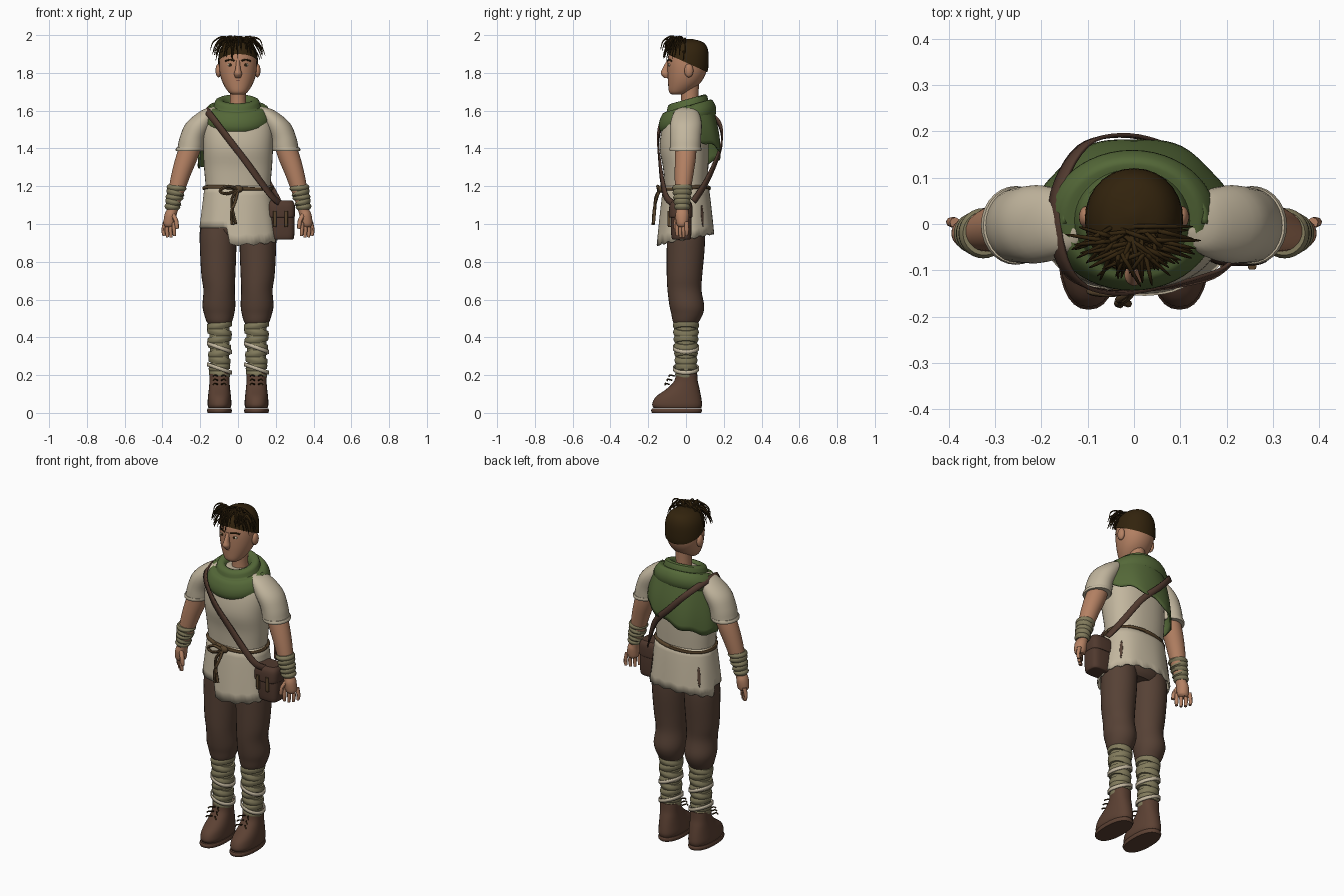
import bpy, bmesh, math, random
from math import sin, cos, pi, radians
from mathutils import Vector

if "Cube" in bpy.data.objects:
    bpy.data.objects.remove(bpy.data.objects["Cube"])

random.seed(4)


def material(name, r, g, b):
    m = bpy.data.materials.new(name)
    m.diffuse_color = [(c / 255 / 12.92 if c < 11 else ((c / 255 + .055) / 1.055) ** 2.4) for c in (r, g, b)] + [1]
    m.use_nodes = True
    m.node_tree.nodes["Principled BSDF"].inputs["Base Color"].default_value = m.diffuse_color
    return m


SKIN = material("skin", 180, 129, 99)
LINEN = material("cream_linen", 194, 182, 158)
GREEN = material("green_wool", 84, 104, 56)
PANTS = material("brown_cloth", 86, 65, 53)
BOOT = material("boot_leather", 92, 65, 51)
WRAP = material("olive_wrap", 130, 123, 92)
HAIR = material("dark_hair", 50, 35, 13)
BAG = material("bag_leather", 80, 57, 46)
CORD = material("cord", 88, 68, 44)
LIP = material("lip", 122, 78, 64)


def spline(rows, sub):
    """Catmull-Rom through rows of any length"""
    out = []
    for i in range(len(rows) - 1):
        a, b, c, d = (rows[min(max(i + k, 0), len(rows) - 1)] for k in (-1, 0, 1, 2))
        for s in range(sub):
            t = s / sub
            out.append([.5 * (2 * q + (r - p) * t + (2 * p - 5 * q + 4 * r - w) * t * t
                        + (3 * q - p - 3 * r + w) * t ** 3) for p, q, r, w in zip(a, b, c, d)])
    return out + [list(rows[-1])]


def build(name, mat, verts, faces):
    me = bpy.data.meshes.new(name)
    me.from_pydata(verts, [], faces)
    me.materials.append(mat)
    bm = bmesh.new()
    bm.from_mesh(me)
    bmesh.ops.recalc_face_normals(bm, faces=bm.faces)
    bm.to_mesh(me)
    bm.free()
    ob = bpy.data.objects.new(name, me)
    bpy.context.collection.objects.link(ob)
    return ob


def loft(name, mat, rows, n=28, p=2.0, flat=True, sub=4):
    """Closed skin through oval rings (x, y, z, rx, ry), level or square to the path"""
    rows = spline(rows, sub)
    verts, faces = [], []
    for i, (x, y, z, rx, ry) in enumerate(rows):
        u, v = Vector((1, 0, 0)), Vector((0, 1, 0))
        if not flat:
            t = (Vector(rows[min(i + 1, len(rows) - 1)][:3]) - Vector(rows[max(i - 1, 0)][:3])).normalized()
            u = v.cross(t).normalized()
            v = t.cross(u)
        for k in range(n):
            c, s = cos(2 * pi * k / n), sin(2 * pi * k / n)
            verts.append(Vector((x, y, z)) + u * rx * math.copysign(abs(c) ** (2 / p), c)
                         + v * ry * math.copysign(abs(s) ** (2 / p), s))
    for i in range(len(rows) - 1):
        for k in range(n):
            j = (k + 1) % n
            faces.append((i * n + k, i * n + j, i * n + n + j, i * n + n + k))
    faces += [tuple(range(n)), tuple(range(len(verts) - n, len(verts)))]
    return build(name, mat, verts, faces)


def sheet(name, mat, f, nu, nv, closed=False, thick=.008):
    """Cloth from a function f(u, v), given thickness"""
    cols = nu if closed else nu + 1
    verts = [f(i / nu, j / nv) for j in range(nv + 1) for i in range(cols)]
    faces = [(j * cols + i, j * cols + (i + 1) % cols, (j + 1) * cols + (i + 1) % cols, (j + 1) * cols + i)
             for j in range(nv) for i in range(nu)]
    ob = build(name, mat, verts, faces)
    m = ob.modifiers.new("thickness", "SOLIDIFY")
    m.thickness, m.offset = thick, 0
    return ob


def cords(name, mat, paths, r, taper=0.0, sub=5):
    """Round strings along smooth paths"""
    cu = bpy.data.curves.new(name, "CURVE")
    cu.dimensions, cu.bevel_depth, cu.bevel_resolution, cu.use_fill_caps = "3D", r, 2, True
    for path in paths:
        pts = spline(path, sub)
        sp = cu.splines.new("POLY")
        sp.points.add(len(pts) - 1)
        for i, q in enumerate(pts):
            sp.points[i].co = (*q, 1)
            sp.points[i].radius = 1 - taper * (i / (len(pts) - 1)) ** 2
    cu.materials.append(mat)
    ob = bpy.data.objects.new(name, cu)
    bpy.context.collection.objects.link(ob)
    return ob


def ball(name, mat, c, rx, ry, rz):
    return loft(name, mat, [(c[0], c[1], c[2] - rz * cos(pi * i / 10), rx * sin(pi * i / 10) + 1e-4,
                             ry * sin(pi * i / 10) + 1e-4) for i in range(11)], n=16, sub=1)


# head, neck and hair cap
HEAD = [(0, -.05, 1.685, .03, .025), (0, -.035, 1.70, .052, .055), (0, -.01, 1.745, .08, .085),
        (0, .004, 1.80, .097, .102), (0, .008, 1.86, .1, .106), (0, .012, 1.915, .09, .098),
        (0, .018, 1.955, .058, .066), (0, .02, 1.972, .004, .004)]
loft("head", SKIN, HEAD, p=2.1)
loft("neck", SKIN, [(0, .02, 1.56, .055, .055), (0, .02, 1.64, .043, .045), (0, .02, 1.76, .045, .05)])
cap = loft("hair_cap", HAIR, [(x, y, z + .008 * (z > 1.9), a + .006, b + .006) for x, y, z, a, b in HEAD], p=2.1)
bm = bmesh.new()
bm.from_mesh(cap.data)
bmesh.ops.bisect_plane(bm, geom=bm.verts[:] + bm.edges[:] + bm.faces[:], plane_co=(0, 0, 1.855),
                       plane_no=(0, .45, 1), clear_inner=True)
bm.to_mesh(cap.data)
bm.free()

# loose strands fanning forward from the crown
strands = []
for i in range(46):
    a = radians(184 + 172 * i / 45 + random.uniform(-6, 6))
    x0, y0 = random.uniform(-.05, .05), random.uniform(-.05, .0)
    d, e = random.uniform(.10, .135), random.uniform(1.86, 1.93)
    x2, y2 = d * 1.12 * cos(a), -.005 + d * sin(a)
    strands.append([(x0, y0, 1.955), (x0 * .6 + x2 * .4, y0 * .6 + y2 * .4, random.uniform(1.975, 1.994)),
                    (x0 * .15 + x2 * .85, y0 * .15 + y2 * .85, e + .045), (x2, y2, e)])
cords("hair_strands", HAIR, strands, .0055, .85)

# face
loft("nose", SKIN, [(0, -.092, 1.865, .009, .01), (0, -.106, 1.82, .014, .02), (0, -.11, 1.795, .021, .023),
                    (0, -.103, 1.773, .014, .012)], n=16)
cords("mouth", LIP, [[(-.027, -.084, 1.757), (0, -.092, 1.76), (.027, -.084, 1.757)]], .005)
for s, side in ((1, "left"), (-1, "right")):
    ball(side + "_ear", SKIN, (s * .103, .015, 1.812), .016, .024, .036)
    ball(side + "_eye", LINEN, (s * .04, -.087, 1.842), .016, .007, .008)
    ball(side + "_pupil", HAIR, (s * .04, -.092, 1.842), .007, .004, .007)
    cords(side + "_brow", HAIR, [[(s * .018, -.097, 1.864), (s * .042, -.09, 1.87), (s * .066, -.075, 1.863)]], .0045)

# tunic body, sleeves and uneven skirt
loft("tunic_body", LINEN, [(0, 0, 1.17, .17, .112), (0, 0, 1.21, .172, .114), (0, -.002, 1.3, .18, .12),
                           (0, -.01, 1.4, .185, .13), (0, -.006, 1.5, .185, .122), (0, 0, 1.57, .16, .1),
                           (0, .01, 1.63, .07, .06)], n=40, p=2.3)


def skirt(u, v):
    a = 2 * pi * u
    x, y = cos(a), sin(a)
    hem = .98 if (x < -.22 and y < .1) else .92 + .03 * y + .006 * sin(17 * a)
    z = 1.2 + (hem - 1.2) * v
    k = (1.2 - z) / .3
    f = 1 + .015 * k * sin(8 * a)
    c = lambda w: math.copysign(abs(w) ** .88, w)
    return Vector((c(x) * (.173 + .036 * k) * f, c(y) * (.115 + .034 * k ** .8) * f, z))


sheet("tunic_skirt", LINEN, skirt, 72, 6, closed=True)
for s, u0 in ((1, .1), (-1, .385)):
    def tear(u, v):
        p = skirt(u0 + .018 * (u - .5) * sin(pi * (.12 + .8 * v)), .38 + .42 * v)
        return p + Vector((p.x, p.y, 0)).normalized() * .004
    sheet("skirt_tear", PANTS, tear, 3, 6, thick=.004)

# belt cord with knot, loops and hanging ends
ring = [(.178 * cos(2 * pi * i / 24), .121 * sin(2 * pi * i / 24), 1.19 + .006 * sin(4 * pi * i / 24)) for i in range(25)]
cords("belt_cord", CORD, [ring], .011)
ball("belt_knot", CORD, (0, -.133, 1.185), .026, .016, .02)
cords("belt_ends", CORD, [
    [(0, -.14, 1.18), (-.05, -.15, 1.2), (-.095, -.145, 1.175), (-.06, -.15, 1.16), (0, -.14, 1.18)],
    [(0, -.14, 1.18), (-.03, -.16, 1.14), (-.03, -.165, 1.08), (-.012, -.172, 1.0)],
    [(0, -.14, 1.18), (-.015, -.16, 1.12), (-.035, -.17, 1.06), (-.03, -.174, .995)]], .008)

# rolled cowl and the cape behind it
COWL = spline([(.06, .055, 1.60), (.078, .072, 1.652), (.11, .098, 1.653), (.122, .108, 1.622), (.152, .128, 1.618),
               (.178, .147, 1.575), (.168, .14, 1.532), (.13, .1, 1.54)], 3)


def cowl(u, v):
    rx, ry, z = COWL[round(v * (len(COWL) - 1))]
    y = ry * sin(2 * pi * u)
    return Vector((rx * cos(2 * pi * u) - .004, y + .008, z + y * .28))


def cape(u, v):
    a = radians(-5 + 190 * u)
    x, y = cos(a), sin(a)
    low = 1.37 + .07 * x + .008 * sin(9 * a)
    f = 1 + .02 * v * sin(7 * a)
    k = math.sin(v * pi / 2)
    return Vector((x * (.15 + .058 * k) * f, (.012 + y * (.125 + .045 * k)) * f, 1.625 + (low - 1.625) * v))


sheet("cowl", GREEN, cowl, 48, len(COWL) - 1, closed=True)
sheet("cape", GREEN, cape, 40, 10)

# bag strap, running over the cape and under the cowl
STRAP = spline([(.24, -.05, 1.1), (.19, -.1, 1.135), (.13, -.122, 1.21), (.05, -.138, 1.32), (-.05, -.148, 1.45),
                (-.13, -.118, 1.555), (-.165, -.04, 1.6), (-.165, .07, 1.6), (-.11, .168, 1.545),
                (-.02, .191, 1.45), (.08, .165, 1.35), (.16, .105, 1.22), (.22, .04, 1.12)], 5)


def strap(u, v):
    i = round(u * (len(STRAP) - 1))
    p = Vector(STRAP[i])
    t = Vector(STRAP[min(i + 1, len(STRAP) - 1)]) - Vector(STRAP[max(i - 1, 0)])
    out = Vector((p.x, p.y * 1.6, max(0, p.z - 1.52) * 2))
    return p + t.cross(out).normalized() * .034 * (v - .5)


sheet("bag_strap", BAG, strap, len(STRAP) - 1, 2)

# shoulder bag with flap and two buckled tabs
loft("bag", BAG, [(.235, -.025, .918, .05, .04), (.235, -.025, .93, .062, .052), (.23, -.025, 1.02, .07, .055),
                  (.228, -.025, 1.1, .065, .048)], p=3.5)
loft("bag_flap", BAG, [(.226, -.028, 1.035, .07, .06), (.226, -.028, 1.045, .076, .063),
                       (.226, -.027, 1.1, .075, .06), (.226, -.025, 1.125, .062, .045)], p=3.5)
for x in (.195, .255):
    loft("bag_tab", CORD, [(x, -.086, .985, .008, .008), (x, -.09, 1.0, .009, .008), (x, -.09, 1.07, .009, .008)], n=12, p=4)

loft("hips", PANTS, [(0, 0, .93, .15, .08), (0, 0, .98, .185, .105), (0, 0, 1.15, .165, .105)])
for s, side in ((1, "left"), (-1, "right")):
    # sleeve, arm and hand
    loft(side + "_sleeve", LINEN, [(s * .257, -.003, 1.388, .07, .08), (s * .25, -.003, 1.405, .07, .081),
                                   (s * .238, -.002, 1.46, .07, .082), (s * .2, 0, 1.535, .074, .083),
                                   (s * .145, .002, 1.6, .05, .06), (s * .12, .005, 1.62, .015, .02)])
    loft(side + "_cuff", LINEN, [(s * .257, -.003, 1.386, .072, .082), (s * .255, -.003, 1.395, .075, .085),
                                 (s * .252, -.003, 1.405, .073, .083)])
    loft(side + "_arm", SKIN, [(s * .225, 0, 1.48, .05, .055), (s * .265, -.002, 1.37, .056, .056),
                               (s * .3, -.01, 1.27, .05, .05), (s * .33, -.018, 1.16, .04, .04),
                               (s * .345, -.02, 1.08, .028, .032), (s * .357, -.02, 1.045, .032, .036),
                               (s * .362, -.02, 1.0, .032, .03), (s * .362, -.02, .985, .02, .02)], flat=False)
    fingers = [[(s * (.338 + .016 * i), -.045 + .016 * i, 1.01), (s * (.338 + .019 * i), -.047 + .017 * i, .965),
                (s * (.336 + .018 * i), -.045 + .016 * i, .925 + .008 * abs(i - 1.4))] for i in range(4)]
    cords(side + "_fingers", SKIN, fingers, .0115, .3)
    cords(side + "_thumb", SKIN, [[(s * .345, -.04, 1.05), (s * .328, -.055, 1.015), (s * .322, -.058, .975)]], .013, .3)
    # wrist wraps
    for i in range(5):
        z, tilt = 1.09 + .025 * i, s * (.012 if i % 2 else .003)
        x, r = s * (.347 - .0055 * i), .039 + .0028 * i
        loft(side + "_wrist_wrap", WRAP, [(x + tilt * .3, -.02, z - .014, r - .006, r - .004), (x, -.02, z, r + .003, r + .004),
                                          (x - tilt * .6, -.02, z + .014, r - .004, r - .003)], flat=False, sub=3)
    # trouser leg
    loft(side + "_trouser_leg", PANTS, [(s * .1, 0, 1.08, .08, .09), (s * .105, 0, .95, .096, .1), (s * .105, -.002, .86, .096, .1),
         (s * .104, -.008, .73, .09, .094), (s * .1, -.008, .65, .083, .09), (s * .101, .004, .57, .087, .092),
         (s * .1, .006, .525, .08, .084), (s * .099, 0, .485, .068, .07), (s * .098, 0, .465, .055, .057)])
    # shin wraps, two of them pale
    loft(side + "_shin", WRAP, [(s * .098, 0, .17, .046, .046), (s * .098, 0, .48, .055, .057)])
    for i in range(8):
        z, r = .205 + .037 * i, .049 + .0017 * i
        tilt = .006 * (-1) ** i
        loft(side + "_shin_wrap", WRAP, [(s * .098 - tilt, 0, z - .022, r, r), (s * .098, 0, z, r + .008, r + .009),
                                         (s * .098 + tilt, 0, z + .022, r, r)], flat=False, sub=3)
    for z in (.235, .345):
        def pale(u, v):
            a = 2 * pi * u
            return Vector((s * .098 + .0635 * cos(a), .066 * sin(a), z + .02 * (v - .5) - .022 * cos(a)))
        sheet(side + "_pale_wrap", LINEN, pale, 28, 1, closed=True, thick=.006)
    # boot, sole and laces
    loft(side + "_boot", BOOT, [(s * .098, -.045, .025, .058, .125), (s * .098, -.047, .045, .063, .132),
         (s * .098, -.04, .085, .061, .12), (s * .098, -.014, .13, .056, .085), (s * .098, 0, .17, .053, .062),
         (s * .098, .003, .215, .054, .056)], p=2.3)
    loft(side + "_sole", BOOT, [(s * .098, -.05, 0, .062, .13), (s * .098, -.05, .012, .066, .135),
                                (s * .098, -.05, .024, .062, .13)], p=2.3, sub=2)
    cords(side + "_laces", HAIR, [[(s * .098 + d * .01, -.06 - .014 * i, .195 - .022 * i), (s * .098 + d * .025, -.085 - .012 * i, .2 - .022 * i),
                                   (s * .098 + d * .035, -.09 - .01 * i, .192 - .022 * i)]
                                  for i in range(3) for d in (-1, 1)], .004)

# strings become meshes, then everything is smoothed
bpy.ops.object.select_all(action="DESELECT")
for ob in bpy.context.scene.objects:
    if ob.type == "CURVE":
        ob.select_set(True)
        bpy.context.view_layer.objects.active = ob
bpy.ops.object.convert(target="MESH")
bpy.ops.object.select_all(action="SELECT")
bpy.ops.object.shade_smooth_by_angle(angle=radians(45))
